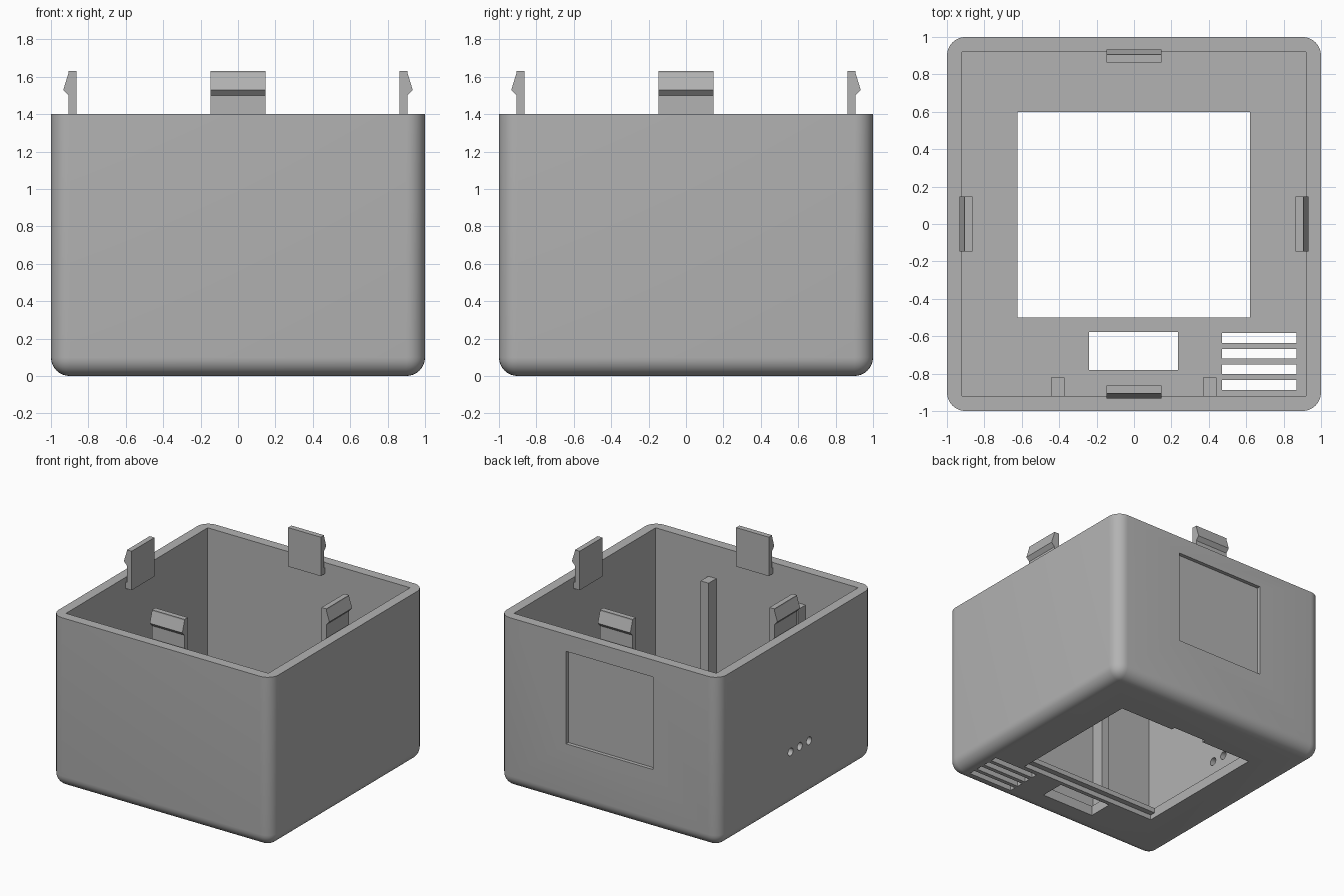
import bpy, bmesh, math
from mathutils import Matrix

if "Cube" in bpy.data.objects:
    bpy.data.objects.remove(bpy.data.objects["Cube"])

plastic = bpy.data.materials.new("grey plastic")
plastic.diffuse_color = (0.45, 0.45, 0.45, 1)
plastic.use_nodes = True
plastic.node_tree.nodes["Principled BSDF"].inputs["Base Color"].default_value = plastic.diffuse_color


def new_object(name, bm):
    bmesh.ops.recalc_face_normals(bm, faces=bm.faces)
    mesh = bpy.data.meshes.new(name)
    bm.to_mesh(mesh)
    bm.free()
    mesh.materials.append(plastic)
    ob = bpy.data.objects.new(name, mesh)
    bpy.context.collection.objects.link(ob)
    return ob


def box_bm(x0, x1, y0, y1, z0, z1):
    bm = bmesh.new()
    bmesh.ops.create_cube(bm, size=1)
    for v in bm.verts:
        v.co = ((x0 + x1) / 2 + v.co.x * (x1 - x0),
                (y0 + y1) / 2 + v.co.y * (y1 - y0),
                (z0 + z1) / 2 + v.co.z * (z1 - z0))
    return bm


def cut(target, bm):
    cutter = new_object("cutter", bm)
    cutter.hide_render = True
    mod = target.modifiers.new("cut", 'BOOLEAN')
    mod.operation, mod.solver, mod.object = 'DIFFERENCE', 'EXACT', cutter
    bpy.context.view_layer.objects.active = target
    bpy.ops.object.modifier_apply(modifier=mod.name)
    bpy.data.objects.remove(cutter)


# Case with rounded sides and bottom, sharp open rim
H, WALL, FLOOR = 1.4, 0.92, 0.08
bm = box_bm(-1, 1, -1, 1, 0, H)
edges = [e for e in bm.edges if min(v.co.z for v in e.verts) < 0.01]
bmesh.ops.bevel(bm, geom=edges, offset=0.1, segments=8, profile=0.5, affect='EDGES')
case = new_object("case", bm)

# Cavity, display window, button window
cut(case, box_bm(-WALL, WALL, -WALL, WALL, FLOOR, 2))
cut(case, box_bm(-0.622, 0.62, -0.5, 0.6, -0.1, 0.3))
cut(case, box_bm(-0.24, 0.235, -0.78, -0.578, -0.1, 0.3))

# Shallow steps under the front and back edges of the display window
cut(case, box_bm(-0.622, 0.62, -0.545, -0.45, -0.1, 0.04))
cut(case, box_bm(-0.17, 0.13, 0.55, 0.63, -0.1, 0.04))

# Vent slots
for i in range(4):
    y = -0.609 - i * 0.084
    cut(case, box_bm(0.47, 0.87, y - 0.026, y + 0.026, -0.1, 0.3))

# Recessed panel on the back
cut(case, box_bm(-0.4, 0.39, 0.97, 1.2, 0.5, 1.26))

# Three round holes in the left wall
for y in (0.07, -0.05, -0.17):
    bm = bmesh.new()
    bmesh.ops.create_cone(bm, cap_ends=True, segments=24, radius1=0.032, radius2=0.032, depth=0.4,
                          matrix=Matrix.Translation((-0.95, y, 0.45)) @ Matrix.Rotation(math.pi / 2, 4, 'Y'))
    cut(case, bm)

bpy.ops.object.select_all(action='DESELECT')
case.select_set(True)
bpy.context.view_layer.objects.active = case
bpy.ops.object.shade_smooth_by_angle(angle=math.radians(30))

# Board posts against the front wall
for side, x in (("left", -0.407), ("right", 0.405)):
    new_object(side + "_post", box_bm(x - 0.036, x + 0.036, -WALL - 0.01, -0.82, FLOOR - 0.01, 1.13))

# Snap clips: barbed profile (distance outward, height), joined to the wall by a foot
profile = [(0.863, 1.31), (0.925, 1.31), (0.925, 1.36), (0.906, 1.36), (0.906, 1.5),
           (0.934, 1.53), (0.906, 1.62), (0.906, 1.63), (0.863, 1.63)]
for k, side in enumerate(("right", "back", "left", "front")):
    bm = bmesh.new()
    face = bm.faces.new([bm.verts.new((r, -0.148, z)) for r, z in profile])
    ext = bmesh.ops.extrude_face_region(bm, geom=[face])
    bmesh.ops.translate(bm, vec=(0, 0.296, 0), verts=[g for g in ext["geom"] if isinstance(g, bmesh.types.BMVert)])
    bmesh.ops.rotate(bm, verts=bm.verts, matrix=Matrix.Rotation(k * math.pi / 2, 3, 'Z'))
    new_object(side + "_clip", bm)
